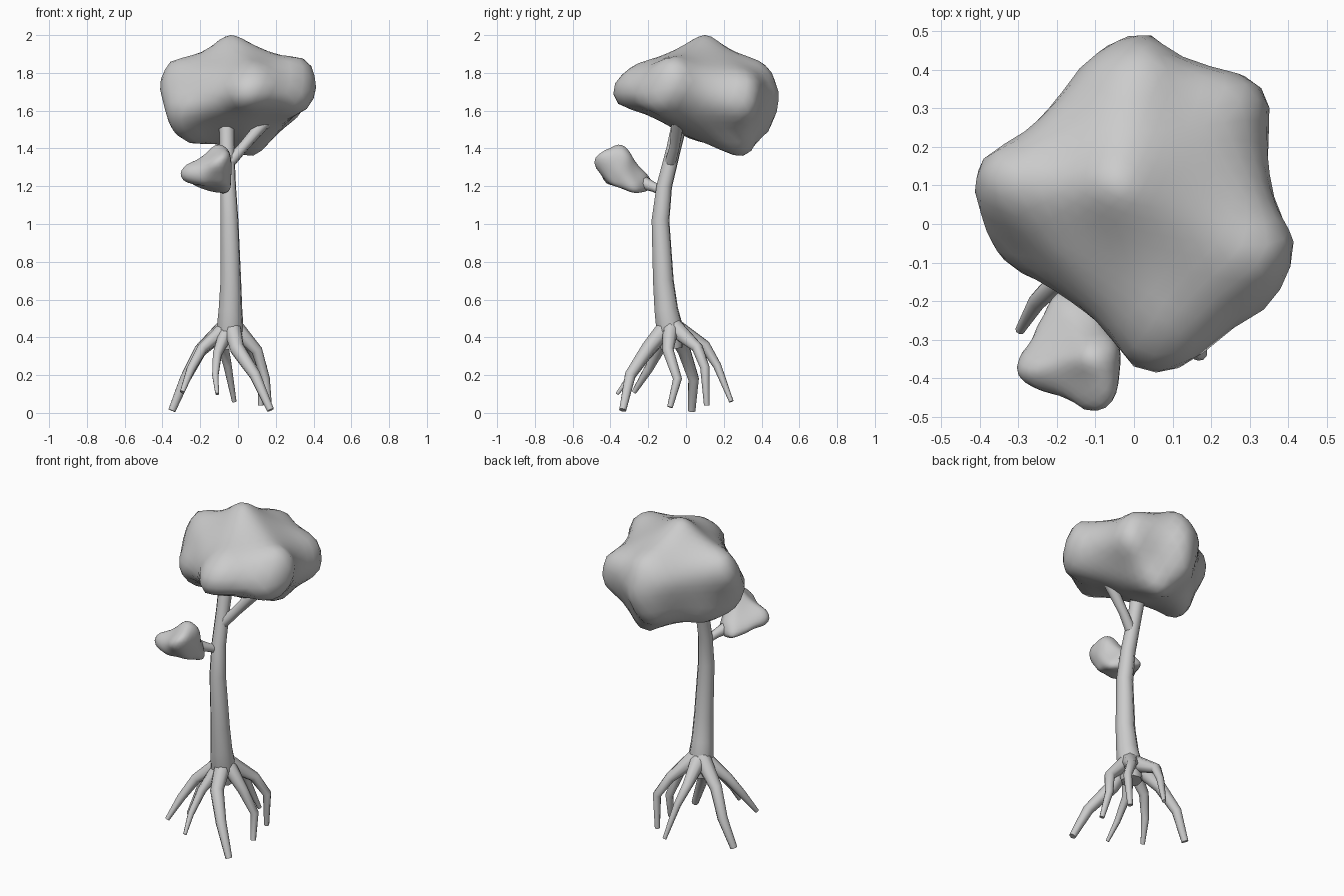
import bpy, bmesh, math
from mathutils import Vector
from mathutils.bvhtree import BVHTree

if "Cube" in bpy.data.objects:
    bpy.data.objects.remove(bpy.data.objects["Cube"])


def limb(name, pts):
    """Tapering tube through (x, y, z, radius) points."""
    cu = bpy.data.curves.new(name, 'CURVE')
    cu.dimensions = '3D'
    cu.bevel_depth = 1.0
    cu.bevel_resolution = 2
    cu.use_fill_caps = True
    sp = cu.splines.new('POLY')
    sp.points.add(len(pts) - 1)
    for p, (x, y, z, r) in zip(sp.points, pts):
        p.co = (x, y, z, 1)
        p.radius = r
    ob = bpy.data.objects.new(name, cu)
    bpy.context.collection.objects.link(ob)
    bpy.ops.object.select_all(action='DESELECT')
    ob.select_set(True)
    bpy.context.view_layer.objects.active = ob
    bpy.ops.object.convert(target='MESH')
    bpy.ops.object.shade_smooth_by_angle(angle=1.0)


def foliage(name, corners, centre, rounds, reach):
    """Soft lump: a sphere shrunk onto the hull of its corners, smoothed, then pulled out to each corner."""
    c = Vector(centre)
    corners = [Vector(p) for p in corners]
    hull = bmesh.new()
    for p in corners:
        hull.verts.new(p)
    bmesh.ops.convex_hull(hull, input=hull.verts[:])
    tree = BVHTree.FromBMesh(hull)
    bm = bmesh.new()
    bmesh.ops.create_icosphere(bm, subdivisions=4, radius=1)
    for v in bm.verts:
        hit = tree.ray_cast(c, v.co.normalized())[0]
        v.co = hit if hit else c
    for _ in range(rounds):
        bmesh.ops.smooth_vert(bm, verts=bm.verts[:], factor=0.5,
                              use_axis_x=True, use_axis_y=True, use_axis_z=True)
    # pull the smoothed surface back out to the corners
    pulls = []
    for p in corners:
        near = min(bm.verts, key=lambda v: (v.co - p).length).co.copy()
        pulls.append((near, p - near))
    for v in bm.verts:
        ws = [math.exp(-((v.co - a).length / reach) ** 2) for a, _ in pulls]
        move = sum((d * w for w, (_, d) in zip(ws, pulls)), Vector())
        v.co += move / max(1.0, sum(ws))
    for f in bm.faces:
        f.smooth = True
    me = bpy.data.meshes.new(name)
    bm.to_mesh(me)
    bm.free()
    hull.free()
    bpy.context.collection.objects.link(bpy.data.objects.new(name, me))


# Trunk and branches
limb("trunk", [(-.045, -.075, .34, .06), (-.042, -.085, .44, .075), (-.04, -.105, .55, .065),
               (-.038, -.12, .7, .057), (-.045, -.135, 1.02, .049), (-.052, -.115, 1.2, .043),
               (-.058, -.065, 1.4, .04), (-.06, -.03, 1.55, .043)])
limb("upper_branch", [(-.05, -.085, 1.32, .032), (.03, -.06, 1.41, .028), (.16, -.04, 1.56, .036)])
limb("side_branch", [(-.055, -.11, 1.17, .026), (-.085, -.17, 1.195, .026), (-.13, -.25, 1.23, .04)])

# Roots
roots = {
    "root_left": [(-.06, -.07, .46, .05), (-.2, -.01, .33, .036), (-.28, .04, .18, .03), (-.35, .03, .012, .021)],
    "root_front_left": [(-.06, -.09, .45, .045), (-.19, -.14, .34, .03), (-.25, -.2, .23, .024), (-.295, -.275, .11, .013)],
    "root_front_right": [(-.035, -.09, .47, .05), (-.005, -.2, .34, .04), (.09, -.295, .2, .031), (.172, -.335, .015, .02)],
    "root_front": [(-.06, -.11, .43, .04), (-.11, -.2, .31, .025), (-.12, -.29, .2, .018), (-.11, -.365, .1, .01)],
    "root_right": [(-.02, -.08, .46, .045), (.1, -.095, .33, .03), (.145, -.045, .18, .024), (.165, -.085, .03, .015)],
    "root_back_right": [(-.02, -.06, .45, .05), (.07, .06, .345, .03), (.13, .1, .24, .025), (.12, .11, .04, .015)],
    "root_back": [(-.05, -.06, .45, .05), (-.08, .1, .355, .03), (-.055, .165, .25, .022), (-.02, .24, .06, .012)],
}
for name, pts in roots.items():
    limb(name, pts)

# Crown and side clump
foliage("crown", [
    (-.04, .1, 2.0), (.07, -.385, 1.76), (.07, -.385, 1.67), (-.41, .11, 1.75), (-.385, .1, 1.835),
    (-.34, .0, 1.49), (-.34, -.09, 1.6), (-.27, .15, 1.45), (-.01, .49, 1.65), (.0, .42, 1.84),
    (.08, .3, 1.36), (.33, .33, 1.6), (.29, .36, 1.76), (.405, -.1, 1.72), (.37, -.1, 1.85),
    (.36, -.2, 1.63), (-.05, .43, 1.5), (.05, .02, 1.46), (-.1, .44, 1.72), (.08, -.28, 1.83)],
    (0, .07, 1.7), 4, .11)
foliage("side_clump", [
    (-.3, -.38, 1.29), (-.29, -.4, 1.24), (-.1, -.49, 1.33), (-.06, -.46, 1.37), (-.11, -.34, 1.42),
    (-.05, -.32, 1.38), (-.035, -.35, 1.28), (-.05, -.27, 1.17), (-.12, -.2, 1.24), (-.2, -.17, 1.2),
    (-.12, -.2, 1.17), (-.24, -.25, 1.23), (-.07, -.4, 1.22), (-.2, -.42, 1.22)],
    (-.14, -.32, 1.27), 5, .06)
